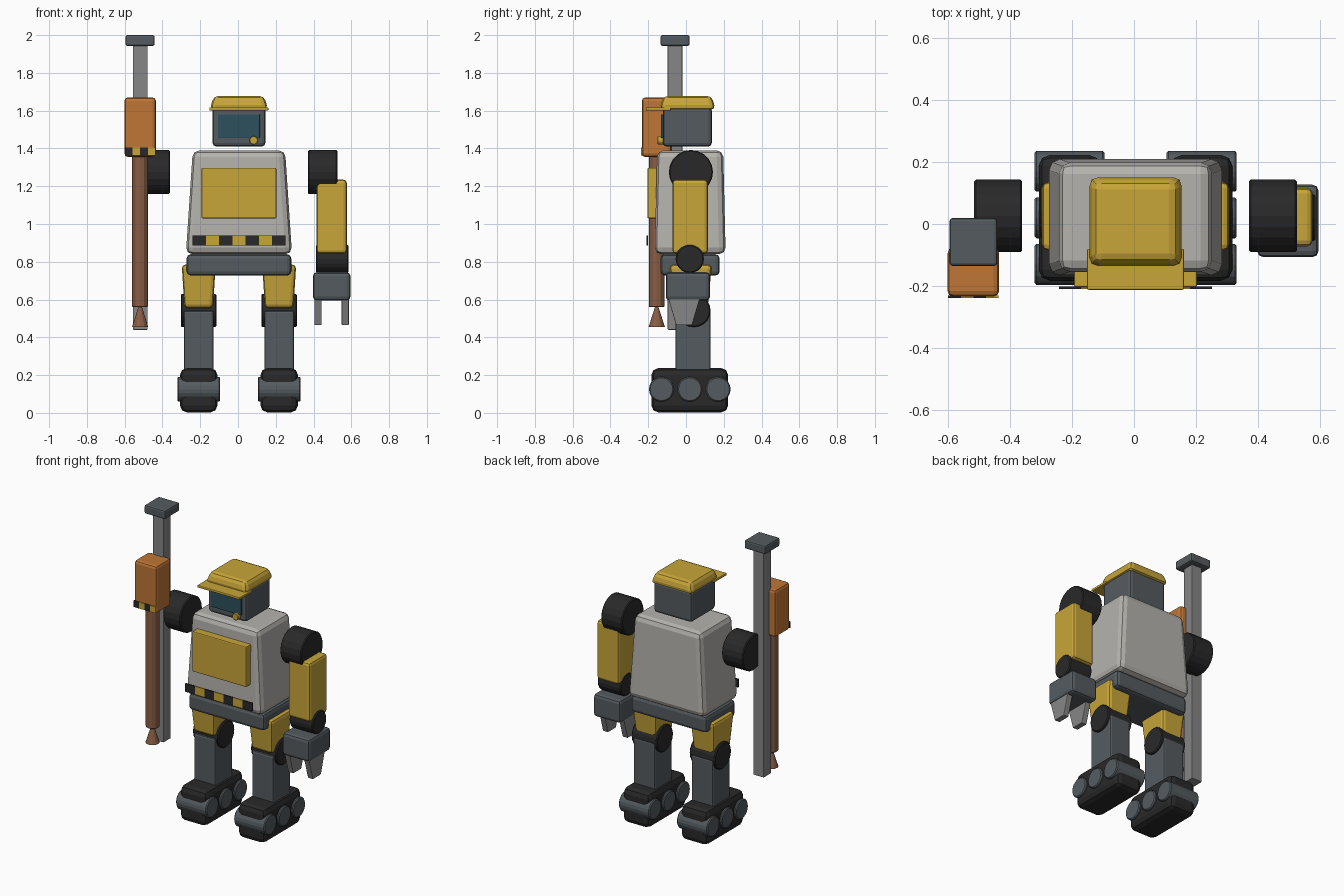
import bpy
import bmesh
from math import pi
from mathutils import Matrix, Vector

default_cube = bpy.data.objects.get("Cube")
if default_cube:
    bpy.data.objects.remove(default_cube, do_unlink=True)


def material(name, colour):
    mat = bpy.data.materials.new(name)
    mat.use_nodes = True
    mat.diffuse_color = (*colour, 1)
    shader = next(n for n in mat.node_tree.nodes if n.type == "BSDF_PRINCIPLED")
    shader.inputs["Base Color"].default_value = (*colour, 1)
    shader.inputs["Roughness"].default_value = 0.6
    return mat


yellow = material("safety yellow", (0.58, 0.38, 0.04))
pale = material("pale grey", (0.46, 0.45, 0.42))
gunmetal = material("gunmetal", (0.09, 0.105, 0.115))
black = material("rubber black", (0.022, 0.022, 0.022))
steel = material("steel", (0.24, 0.24, 0.24))
orange = material("orange", (0.52, 0.18, 0.035))
copper = material("copper brown", (0.25, 0.11, 0.06))
glass = material("visor blue", (0.025, 0.08, 0.11))

MID_X = 0.005   # centre line of the body
MID_Y = 0.022


def finish(name, bm, mats):
    bmesh.ops.recalc_face_normals(bm, faces=bm.faces)
    mesh = bpy.data.meshes.new(name)
    bm.to_mesh(mesh)
    bm.free()
    for mat in mats:
        mesh.materials.append(mat)
    obj = bpy.data.objects.new(name, mesh)
    bpy.context.collection.objects.link(obj)
    return obj


def bevel(obj, width, segments=2):
    mod = obj.modifiers.new("Bevel", "BEVEL")
    mod.width = width
    mod.segments = segments
    mod.limit_method = "ANGLE"


def box(name, mat, xs, ys, zs, edge=0.012, top=(1, 1), bottom=(1, 1), segments=2):
    """Box between limits; top and bottom scale the end faces in x and y."""
    lows, highs = Vector((xs[0], ys[0], zs[0])), Vector((xs[1], ys[1], zs[1]))
    middle, size = (lows + highs) / 2, highs - lows
    bm = bmesh.new()
    bmesh.ops.create_cube(bm, size=1)
    for v in bm.verts:
        taper = top if v.co.z > 0 else bottom
        v.co.x *= taper[0]
        v.co.y *= taper[1]
        v.co = Vector(a * b for a, b in zip(v.co, size)) + middle
    obj = finish(name, bm, [mat])
    if edge:
        bevel(obj, edge, segments)
    return obj


def drum(name, mat, centre, radius, length, axis="X", sides=20, tip=None, edge=0.006):
    """Cylinder or cone along an axis."""
    bm = bmesh.new()
    bmesh.ops.create_cone(bm, cap_ends=True, segments=sides, radius1=radius,
                          radius2=radius if tip is None else tip, depth=length)
    turn = {"X": Matrix.Rotation(pi / 2, 4, "Y"),
            "Y": Matrix.Rotation(pi / 2, 4, "X"), "Z": Matrix()}[axis]
    bm.transform(Matrix.Translation(centre) @ turn)
    obj = finish(name, bm, [mat])
    if edge:
        bevel(obj, edge, 1)
        obj.modifiers["Bevel"].angle_limit = pi / 4
    return obj


def hazard(name, xs, y, zs, count):
    """Thin plate of alternating black and yellow stripes."""
    bm = bmesh.new()
    step = (xs[1] - xs[0]) / count
    for i in range(count):
        middle = Vector((xs[0] + (i + 0.5) * step, y, sum(zs) / 2))
        cube = bmesh.ops.create_cube(bm, size=1)["verts"]
        scale = Matrix.Diagonal((step, 0.008, zs[1] - zs[0], 1))
        bmesh.ops.transform(bm, matrix=Matrix.Translation(middle) @ scale, verts=cube)
        for face in {f for v in cube for f in v.link_faces}:
            face.material_index = i % 2
    return finish(name, bm, [black, yellow])


def around(middle, half):
    return (middle - half, middle + half)


# Torso and pelvis
box("torso", pale, around(MID_X, 0.281), around(MID_Y, 0.188), (0.84, 1.39), 0.035,
    top=(0.87, 0.93))
box("chest_panel", yellow, (-0.193, 0.203), (-0.204, -0.14), (1.03, 1.297), 0.006)
hazard("chest_hazard_strip", (-0.241, 0.251), -0.205, (0.885, 0.94), 7)
box("pelvis", gunmetal, around(MID_X, 0.277), around(MID_Y, 0.156), (0.727, 0.84), 0.022)

# Head with visor, chin lamp and cap
box("head", gunmetal, around(MID_X, 0.14), around(MID_Y - 0.015, 0.13), (1.41, 1.62), 0.02)
box("visor", glass, around(MID_X, 0.111), (-0.132, -0.12), (1.455, 1.58), 0.003)
drum("chin_lamp", yellow, (0.083, -0.132, 1.443), 0.023, 0.036, "Y", 12, edge=0.003)
box("cap", yellow, around(MID_X, 0.155), around(0.008, 0.149), (1.605, 1.678), 0.025,
    top=(0.86, 0.86))
box("cap_brim", yellow, around(MID_X, 0.156), (-0.212, -0.08), (1.601, 1.617), 0.004)

# Paired shoulders and legs
for side, sign in (("left", 1), ("right", -1)):
    drum(side + "_shoulder", black, (MID_X + sign * 0.443, 0.026, 1.275), 0.117, 0.155)

    hip = MID_X + sign * 0.213
    box(side + "_thigh", yellow, around(hip, 0.09), around(0.025, 0.112), (0.555, 0.785),
        0.02, bottom=(0.84, 0.8))
    drum(side + "_knee", black, (hip, 0.042, 0.542), 0.088, 0.188)
    box(side + "_shin", gunmetal, around(hip, 0.079), around(0.037, 0.093), (0.2, 0.54))

    # Tracked foot
    box(side + "_track", black, around(hip, 0.099), around(0.02, 0.203), (0.003, 0.237),
        0.036)
    for label, offset in (("front", -0.15), ("middle", 0), ("rear", 0.15)):
        drum(f"{side}_{label}_wheel", gunmetal, (hip, 0.02 + offset, 0.125), 0.066, 0.226)

# Left arm with gripper
ARM = 0.496
box("left_arm", yellow, around(ARM, 0.08), around(0.022, 0.094), (0.843, 1.235), 0.018)
drum("left_elbow", black, (ARM + 0.003, 0.02, 0.815), 0.075, 0.172)
box("left_hand", gunmetal, around(ARM, 0.099), around(0.01, 0.117), (0.595, 0.745), 0.02)
for label, sign in (("outer", 1), ("inner", -1)):
    box(label + "_finger", steel, around(ARM + sign * 0.072, 0.019), around(-0.01, 0.085),
        (0.465, 0.61), 0.004, bottom=(1, 0.5))

# Mast on the right side carrying the drill
MAST, DRILL_Y = -0.518, -0.155
box("mast", steel, around(MAST, 0.039), around(-0.058, 0.039), (0.44, 1.96), 0.004)
box("mast_cap", gunmetal, around(MAST, 0.077), around(-0.058, 0.077), (1.943, 2), 0.01)
box("drill_motor", orange, around(MAST, 0.083), around(DRILL_Y, 0.079), (1.355, 1.67), 0.018)
hazard("drill_hazard_strip", around(MAST, 0.081), -0.235, (1.363, 1.405), 4)
drum("drill_rod", copper, (MAST, DRILL_Y, 0.965), 0.042, 0.81, "Z", 12, edge=0.004)
drum("drill_bit", copper, (MAST, DRILL_Y, 0.51), 0.043, 0.11, "Z", 12, tip=0.008, edge=0)
